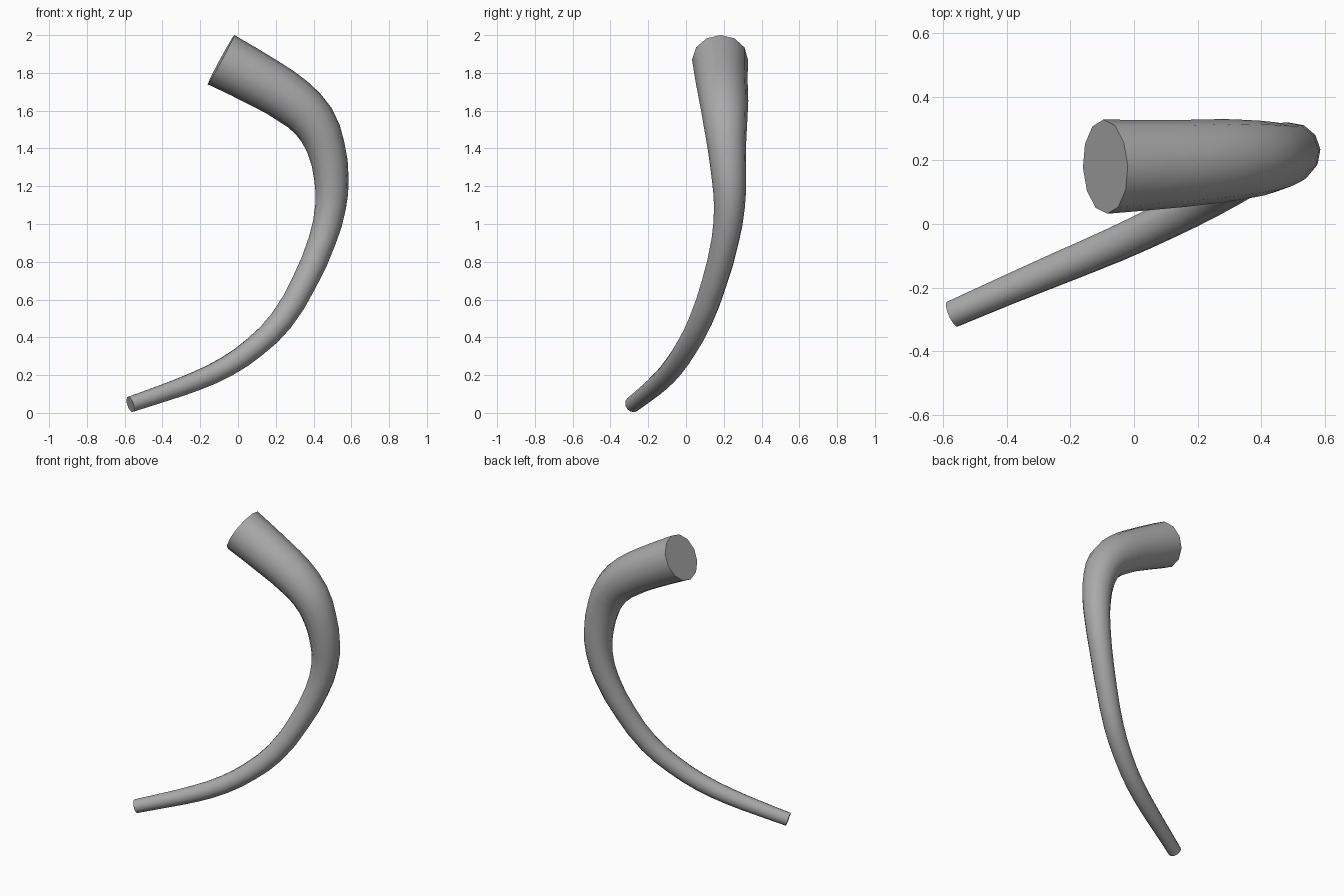
import bpy
import bmesh

default_cube = bpy.data.objects.get("Cube")
if default_cube:
    bpy.data.objects.remove(default_cube, do_unlink=True)

# Plain grey
grey = bpy.data.materials.new("plain grey")
grey.use_nodes = True
colour = (0.4, 0.4, 0.4, 1)
grey.diffuse_color = colour
grey.node_tree.nodes["Principled BSDF"].inputs["Base Color"].default_value = colour

# Centre line of the horn from wide end to tip: x, y, z, radius
path = [
    (-0.09, 0.18, 1.87, 0.148),
    (0.15, 0.19, 1.74, 0.137),
    (0.29, 0.2, 1.65, 0.13),
    (0.4, 0.207, 1.545, 0.118),
    (0.465, 0.216, 1.405, 0.102),
    (0.495, 0.228, 1.235, 0.091),
    (0.49, 0.23, 1.09, 0.082),
    (0.445, 0.207, 0.91, 0.073),
    (0.35, 0.15, 0.69, 0.067),
    (0.228, 0.077, 0.487, 0.063),
    (0.09, 0.005, 0.35, 0.059),
    (-0.06, -0.065, 0.245, 0.056),
    (-0.23, -0.137, 0.165, 0.052),
    (-0.4, -0.209, 0.103, 0.047),
    (-0.57, -0.283, 0.045, 0.043),
]

# Tapered twelve-sided tube with closed ends
curve = bpy.data.curves.new("curved_horn", "CURVE")
curve.dimensions = "3D"
curve.resolution_u = 2
curve.bevel_depth = 1
curve.bevel_resolution = 4
curve.use_fill_caps = True
spline = curve.splines.new("BEZIER")
spline.bezier_points.add(len(path) - 1)
for point, (x, y, z, radius) in zip(spline.bezier_points, path):
    point.co = (x, y, z)
    point.radius = radius
    point.handle_left_type = point.handle_right_type = "AUTO"

horn = bpy.data.objects.new("curved_horn", curve)
bpy.context.collection.objects.link(horn)
bpy.ops.object.select_all(action="DESELECT")
horn.select_set(True)
bpy.context.view_layer.objects.active = horn
bpy.ops.object.convert(target="MESH")
horn = bpy.context.object

# Join the end caps to the tube
bm = bmesh.new()
bm.from_mesh(horn.data)
bmesh.ops.remove_doubles(bm, verts=bm.verts, dist=0.0005)
bmesh.ops.recalc_face_normals(bm, faces=bm.faces)
bm.to_mesh(horn.data)
bm.free()

horn.data.materials.clear()
horn.data.materials.append(grey)
bpy.ops.object.shade_smooth_by_angle(angle=0.7)
